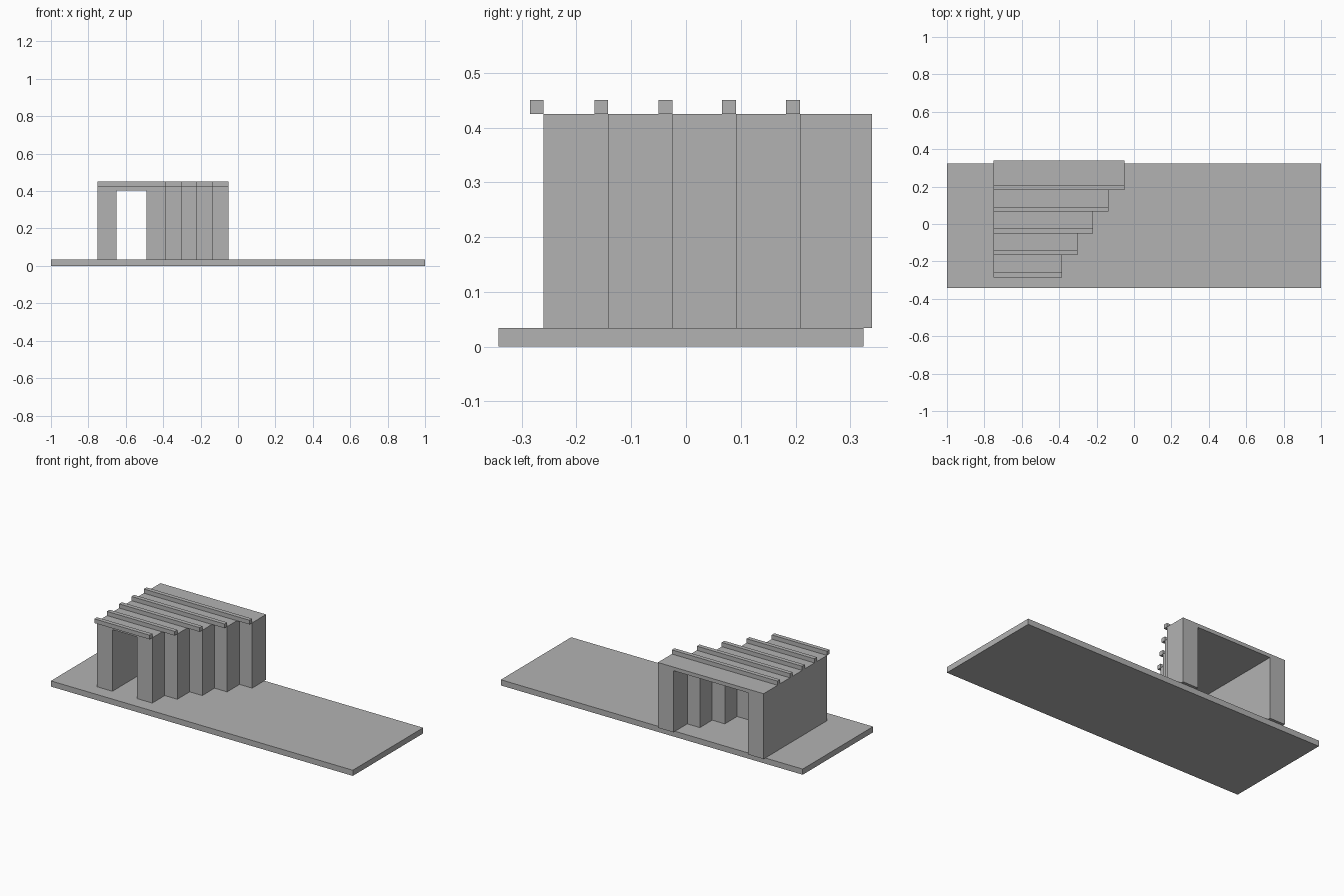
import bpy
import bmesh

cube = bpy.data.objects.get("Cube")
if cube:
    bpy.data.objects.remove(cube, do_unlink=True)

# One plain grey material
grey = bpy.data.materials.new("light_grey")
grey.use_nodes = True
colour = (0.45, 0.45, 0.45, 1)
grey.diffuse_color = colour
grey.node_tree.nodes["Principled BSDF"].inputs["Base Color"].default_value = colour


def extrude_profile(name, profile, y0, y1):
    """Extrude an (x, z) outline from y0 to y1."""
    bm = bmesh.new()
    face = bm.faces.new([bm.verts.new((x, y0, z)) for x, z in profile])
    result = bmesh.ops.extrude_face_region(bm, geom=[face])
    moved = [v for v in result["geom"] if isinstance(v, bmesh.types.BMVert)]
    bmesh.ops.translate(bm, verts=moved, vec=(0, y1 - y0, 0))
    bmesh.ops.recalc_face_normals(bm, faces=bm.faces)
    mesh = bpy.data.meshes.new(name)
    bm.to_mesh(mesh)
    bm.free()
    mesh.materials.append(grey)
    obj = bpy.data.objects.new(name, mesh)
    bpy.context.collection.objects.link(obj)
    return obj


def box(name, x0, x1, y0, y1, z0, z1):
    return extrude_profile(name, [(x0, z0), (x1, z0), (x1, z1), (x0, z1)], y0, y1)


FLOOR, LINTEL, ROOF = 0.034, 0.403, 0.425
LEFT, WALL, RAIL = -0.752, 0.102, 0.025

# Ground slab
box("base_slab", -1, 1, -0.342, 0.324, 0, FLOOR)

# Portal frames widening step by step towards the back, each with a roof rail
fronts = [-0.26, -0.142, -0.025, 0.091, 0.208, 0.34]
for i in range(5):
    right = -0.386 + i * 0.0835
    inner_l, inner_r = LEFT + WALL, right - WALL
    outline = [(LEFT, FLOOR), (inner_l, FLOOR), (inner_l, LINTEL), (inner_r, LINTEL),
               (inner_r, FLOOR), (right, FLOOR), (right, ROOF), (LEFT, ROOF)]
    extrude_profile(f"portal_frame_{i + 1}", outline, fronts[i], fronts[i + 1])
    box(f"roof_rail_{i + 1}", LEFT, right, fronts[i] - RAIL, fronts[i], ROOF, ROOF + RAIL)
